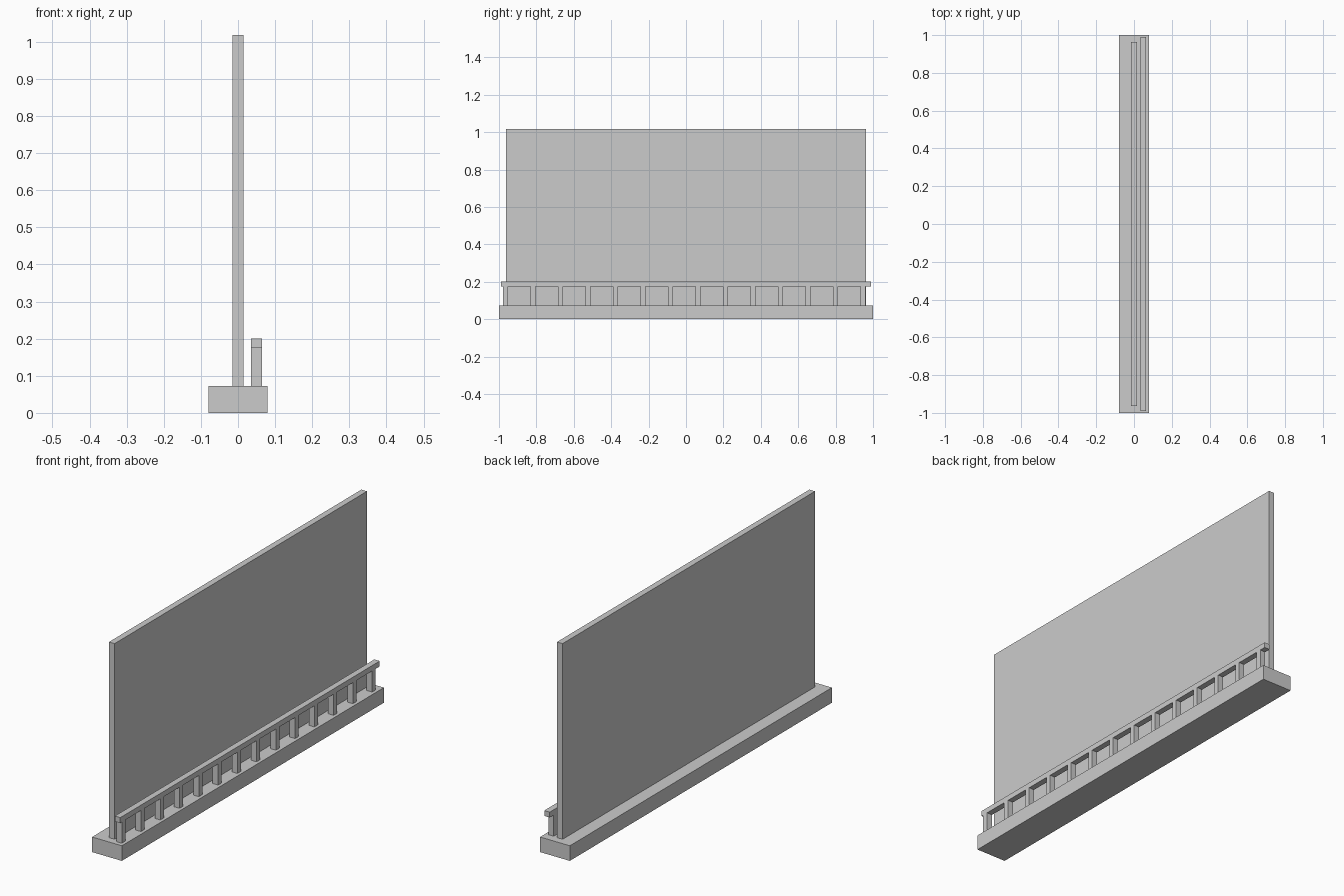
import bpy

if "Cube" in bpy.data.objects:
    bpy.data.objects.remove(bpy.data.objects["Cube"])


def box(name, x, y, z):
    """Box from (min, max) ranges on each axis."""
    bpy.ops.mesh.primitive_cube_add(size=1, location=[sum(r) / 2 for r in (x, y, z)])
    ob = bpy.context.object
    ob.name = name
    ob.scale = [r[1] - r[0] for r in (x, y, z)]
    bpy.ops.object.transform_apply(location=False, rotation=False, scale=True)
    return ob


BASE_TOP, RAIL_BOTTOM = 0.073, 0.175
RAIL_X = (0.035, 0.064)

# plinth and tall wall panel
box("base", (-0.0795, 0.0795), (-1, 1), (0, BASE_TOP))
box("wall_panel", (-0.015, 0.015), (-0.963, 0.963), (BASE_TOP, 1.018))

# low balustrade on the right side: handrail and 14 evenly spaced posts
box("handrail", RAIL_X, (-0.99, 0.99), (RAIL_BOTTOM, 0.201))
for i in range(14):
    y = -0.965 + i * 0.147
    box(f"rail_post_{i + 1}", RAIL_X, (y - 0.0135, y + 0.0135), (BASE_TOP, RAIL_BOTTOM))
